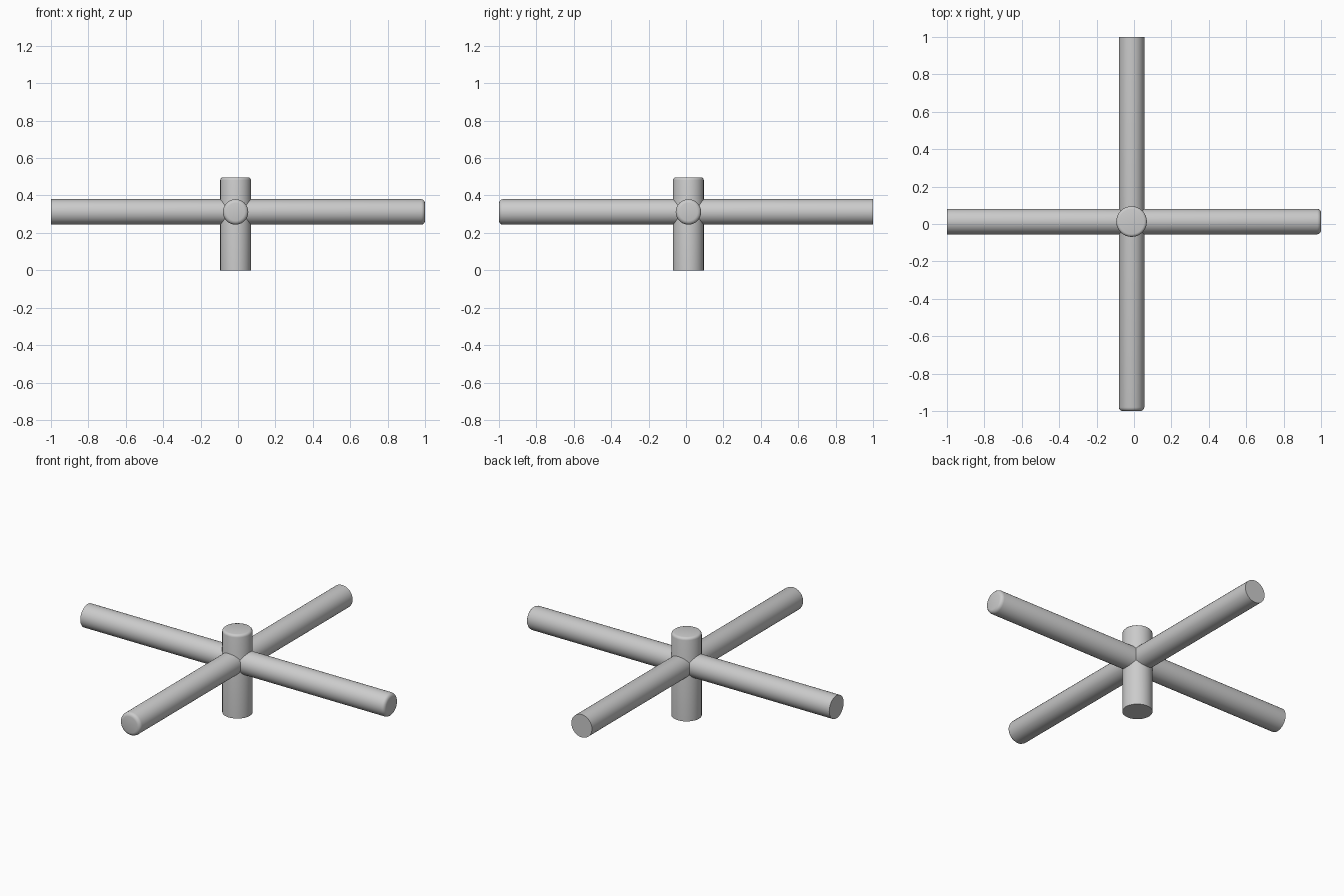
import bpy, bmesh, math
from mathutils import Matrix

if "Cube" in bpy.data.objects:
    bpy.data.objects.remove(bpy.data.objects["Cube"])

SIDES = 32


def rod(name, start, rotation, radius, length, bevel=0.02):
    """Rod with a flat start and a softly rounded far end."""
    bm = bmesh.new()
    profile = [(0, radius), (length - bevel, radius)]
    for a in (30, 60, 90):
        t = math.radians(a)
        profile.append((length - bevel + bevel * math.sin(t),
                        radius - bevel * (1 - math.cos(t))))
    rings = [[bm.verts.new((r * math.cos(2 * math.pi * i / SIDES),
                            r * math.sin(2 * math.pi * i / SIDES), z))
              for i in range(SIDES)] for z, r in profile]
    for low, high in zip(rings, rings[1:]):
        for i in range(SIDES):
            j = (i + 1) % SIDES
            bm.faces.new((low[i], low[j], high[j], high[i]))
    bm.faces.new(rings[0][::-1])
    bm.faces.new(rings[-1])
    bm.transform(Matrix.Translation(start) @ rotation)
    mesh = bpy.data.meshes.new(name)
    bm.to_mesh(mesh)
    bm.free()
    obj = bpy.data.objects.new(name, mesh)
    bpy.context.collection.objects.link(obj)
    bpy.ops.object.select_all(action='DESELECT')
    obj.select_set(True)
    bpy.context.view_layer.objects.active = obj
    bpy.ops.object.shade_smooth_by_angle(angle=math.radians(40))
    return obj


CX, CY, BAR_Z = -0.013, 0.013, 0.312

# Upright hub post
rod("hub_post", (CX, CY, 0), Matrix.Identity(4), 0.082, 0.497, 0.015)
# Side-to-side bar, rounded at +x
rod("cross_bar_x", (-1, CY, BAR_Z), Matrix.Rotation(math.pi / 2, 4, 'Y'), 0.068, 2)
# Front-to-back bar, rounded at -y
rod("cross_bar_y", (CX, 1, BAR_Z), Matrix.Rotation(math.pi / 2, 4, 'X'), 0.068, 2)
